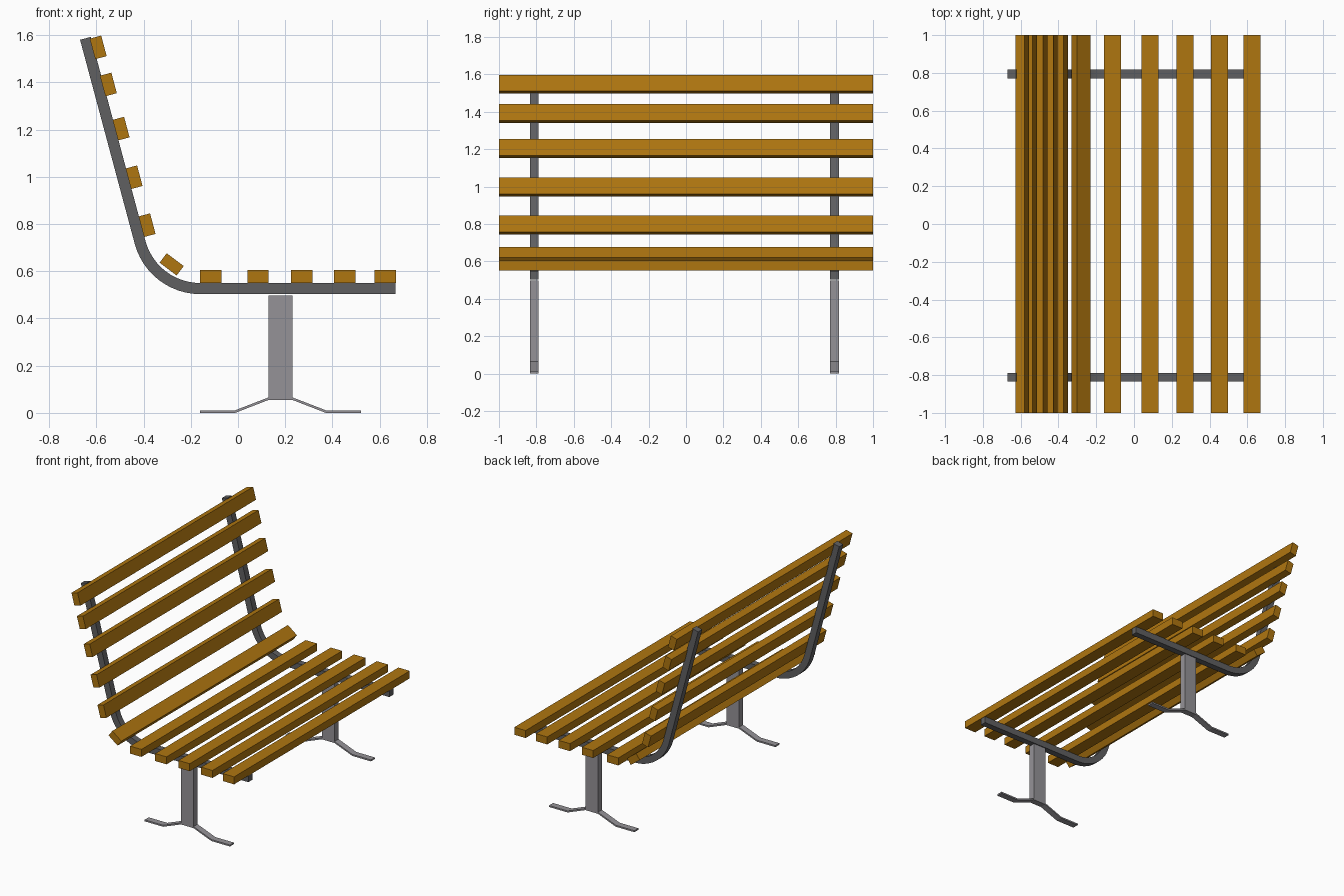
import bpy, bmesh, math
from mathutils import Vector

if "Cube" in bpy.data.objects:
    bpy.data.objects.remove(bpy.data.objects["Cube"])


def material(name, rgb):
    m = bpy.data.materials.new(name)
    m.diffuse_color = (*rgb, 1)
    m.use_nodes = True
    m.node_tree.nodes["Principled BSDF"].inputs["Base Color"].default_value = m.diffuse_color
    return m


WOOD = material("brown wood", (0.43, 0.18, 0.005))
DARK = material("dark steel", (0.115, 0.115, 0.12))
LIGHT = material("light steel", (0.30, 0.29, 0.31))


def strip(name, upper, lower, y0, y1, mat):
    """Solid made from two matching xz edge lines, extruded along y."""
    bm = bmesh.new()
    rings = [[bm.verts.new((p[0], y, p[1])) for p, y in ((u, y0), (u, y1), (l, y1), (l, y0))]
             for u, l in zip(upper, lower)]
    for a, b in zip(rings, rings[1:]):
        for i in range(4):
            j = (i + 1) % 4
            bm.faces.new((a[i], a[j], b[j], b[i]))
    bm.faces.new(rings[0])
    bm.faces.new(rings[-1])
    bmesh.ops.recalc_face_normals(bm, faces=bm.faces)
    me = bpy.data.meshes.new(name)
    bm.to_mesh(me)
    bm.free()
    me.materials.append(mat)
    ob = bpy.data.objects.new(name, me)
    bpy.context.collection.objects.link(ob)
    return ob


def slat(name, x, z, angle, thick):
    """Wooden board across the bench; angle leans its outer face forward."""
    a = math.radians(angle)
    along = Vector((math.cos(a), -math.sin(a))) * 0.045
    up = Vector((math.sin(a), math.cos(a))) * thick / 2
    c = Vector((x, z))
    strip(name, [c - along + up, c + along + up], [c - along - up, c + along - up], -1, 1, WOOD)


# Seat, corner and backrest slats
for i, x in enumerate((-0.115, 0.085, 0.27, 0.452, 0.624)):
    slat(f"seat_slat_{i + 1}", x, 0.578, 0, 0.054)
slat("corner_slat", -0.281, 0.629, 37, 0.05)
for i, (x, z) in enumerate(((-0.385, 0.795), (-0.44, 0.998), (-0.495, 1.204),
                            (-0.549, 1.391), (-0.592, 1.548))):
    slat(f"back_slat_{i + 1}", x, z, 75, 0.05)


# Edge line of the bent rail at a given bend radius
def rail_edge(r):
    cx, cz = -0.16, 0.79
    pts = [(0.667, cz - r)]
    for i in range(13):
        t = math.radians(75 * i / 12)
        pts.append((cx - r * math.sin(t), cz - r * math.cos(t)))
    x, z = pts[-1]
    s = math.radians(15)
    pts.append((x - 0.895 * math.sin(s), z + 0.895 * math.cos(s)))
    return pts


# Foot line: flat ends, sloped arms, raised middle
foot = [(-0.16, 0.011), (-0.012, 0.011), (0.13, 0.066), (0.23, 0.066), (0.372, 0.011), (0.52, 0.011)]

for side, y in (("front", -0.812), ("rear", 0.794)):
    y0, y1 = y - 0.023, y + 0.023
    rail = strip(f"{side}_rail", rail_edge(0.24), rail_edge(0.287), y0, y1, DARK)
    bpy.ops.object.select_all(action='DESELECT')
    rail.select_set(True)
    bpy.context.view_layer.objects.active = rail
    bpy.ops.object.shade_smooth_by_angle(angle=math.radians(30))
    strip(f"{side}_post", [(0.13, 0.498), (0.23, 0.498)], [(0.13, 0.06), (0.23, 0.06)], y0, y1, LIGHT)
    strip(f"{side}_foot", foot, [(x, z - 0.011) for x, z in foot], y0, y1, LIGHT)
